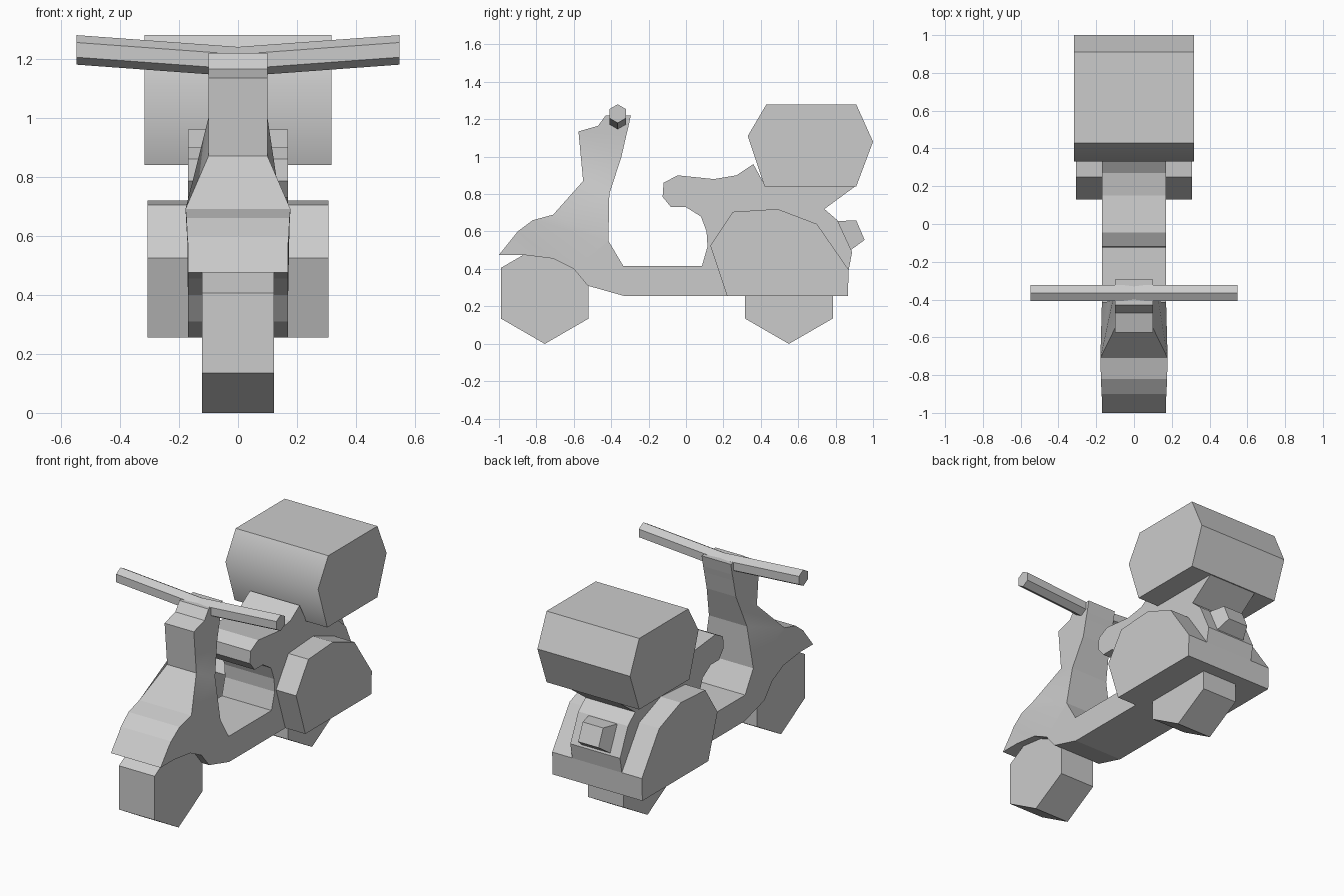
import bpy, bmesh, math

if "Cube" in bpy.data.objects:
    bpy.data.objects.remove(bpy.data.objects["Cube"])

grey = bpy.data.materials.new("plain grey")
grey.use_nodes = True
tone = (0.6, 0.6, 0.6, 1)
grey.diffuse_color = tone
grey.node_tree.nodes["Principled BSDF"].inputs["Base Color"].default_value = tone


def finish(name, bm, smooth_rule=None):
    bmesh.ops.recalc_face_normals(bm, faces=bm.faces)
    for f in bm.faces:
        f.smooth = bool(smooth_rule and smooth_rule(f))
    mesh = bpy.data.meshes.new(name)
    bm.to_mesh(mesh)
    bm.free()
    mesh.materials.append(grey)
    obj = bpy.data.objects.new(name, mesh)
    bpy.context.collection.objects.link(obj)
    return obj


def loft(name, rings, smooth_rule=None):
    """Skin a row of matching point rings and cap both ends."""
    bm = bmesh.new()
    rows = [[bm.verts.new(p) for p in ring] for ring in rings]
    for a, b in zip(rows, rows[1:]):
        for i in range(len(a)):
            j = (i + 1) % len(a)
            bm.faces.new((a[i], a[j], b[j], b[i]))
    bm.faces.new(rows[0])
    bm.faces.new(rows[-1])
    return finish(name, bm, smooth_rule)


def prism(name, profile, x0, x1, smooth_rule=None):
    """Extrude a (y, z) side profile across x."""
    return loft(name, [[(x, y, z) for y, z in profile] for x in (x0, x1)], smooth_rule)


def hexagon(y, z, r):
    turns = [math.radians(90 + 60 * i) for i in range(6)]
    return [(y + r * math.cos(a), z + r * math.sin(a)) for a in turns]


# Wheels
for name, y in (("front_wheel", -0.755), ("rear_wheel", 0.55)):
    prism(name, hexagon(y, 0.27, 0.271), -0.122, 0.122)

# Front shield: stations of front (y, z), rear (y, z) and their half widths
stations = [
    ((-0.43, 1.22), (-0.295, 1.22), 0.10, 0.10),
    ((-0.47, 1.165), (-0.31, 1.15), 0.10, 0.10),
    ((-0.575, 1.135), (-0.32, 1.11), 0.10, 0.10),
    ((-0.55, 0.87), (-0.345, 1.0), 0.10, 0.10),
    ((-0.71, 0.69), (-0.41, 0.8), 0.178, 0.13),
    ((-0.82, 0.66), (-0.415, 0.55), 0.175, 0.17),
    ((-0.9, 0.6), (-0.6, 0.4), 0.172, 0.17),
    ((-0.92, 0.575), (-0.71, 0.455), 0.17, 0.17),
    ((-1.0, 0.475), (-0.87, 0.475), 0.17, 0.17),
]
loft("front_shield",
     [[(-wf, *f), (wf, *f), (wr, *r), (-wr, *r)] for f, r, wf, wr in stations],
     lambda f: abs(f.normal.x) > 0.6)

# Footboard and engine base
prism("footboard", [(-0.415, 0.55), (-0.335, 0.415), (0.3, 0.415), (0.3, 0.255),
                    (-0.33, 0.255), (-0.525, 0.31), (-0.6, 0.4)], -0.17, 0.17)

# Seat, rear body and rack support
prism("seat_body", [
    (0.085, 0.415), (0.115, 0.52), (0.11, 0.6), (0.08, 0.68), (0, 0.73),
    (-0.08, 0.73), (-0.125, 0.785), (-0.12, 0.86), (-0.045, 0.9), (0.15, 0.88),
    (0.27, 0.9), (0.36, 0.96), (0.42, 0.85), (0.91, 0.845), (0.74, 0.72),
    (0.81, 0.66), (0.888, 0.49), (0.87, 0.395), (0.865, 0.255), (0.22, 0.255)],
    -0.17, 0.17)

# Rounded engine covers on both sides
cover = [(0.22, 0.255), (0.13, 0.525), (0.25, 0.705), (0.49, 0.72),
         (0.7, 0.64), (0.87, 0.395), (0.865, 0.255)]
for name, side in (("left_side_cover", 1), ("right_side_cover", -1)):
    prism(name, cover, side * 0.16, side * 0.307)

# Tail lamp
loft("tail_lamp", [
    [(-0.1, 0.805, 0.655), (0.1, 0.805, 0.655), (0.1, 0.88, 0.5), (-0.1, 0.88, 0.5)],
    [(-0.07, 0.91, 0.66), (0.07, 0.91, 0.66), (0.07, 0.955, 0.555), (-0.07, 0.955, 0.555)]])

# Cargo box with a softly rounded front
prism("cargo_box", [(0.33, 1.11), (0.43, 1.28), (0.91, 1.28),
                    (1.0, 1.08), (0.91, 0.84), (0.42, 0.84)], -0.317, 0.317,
      lambda f: f.normal.y < -0.5)

# Handlebar, rising towards both grips
loft("handlebar", [[(x, y, z) for y, z in hexagon(-0.365, height, 0.05)]
                   for x, height in ((-0.548, 1.23), (0, 1.19), (0.548, 1.23))])
